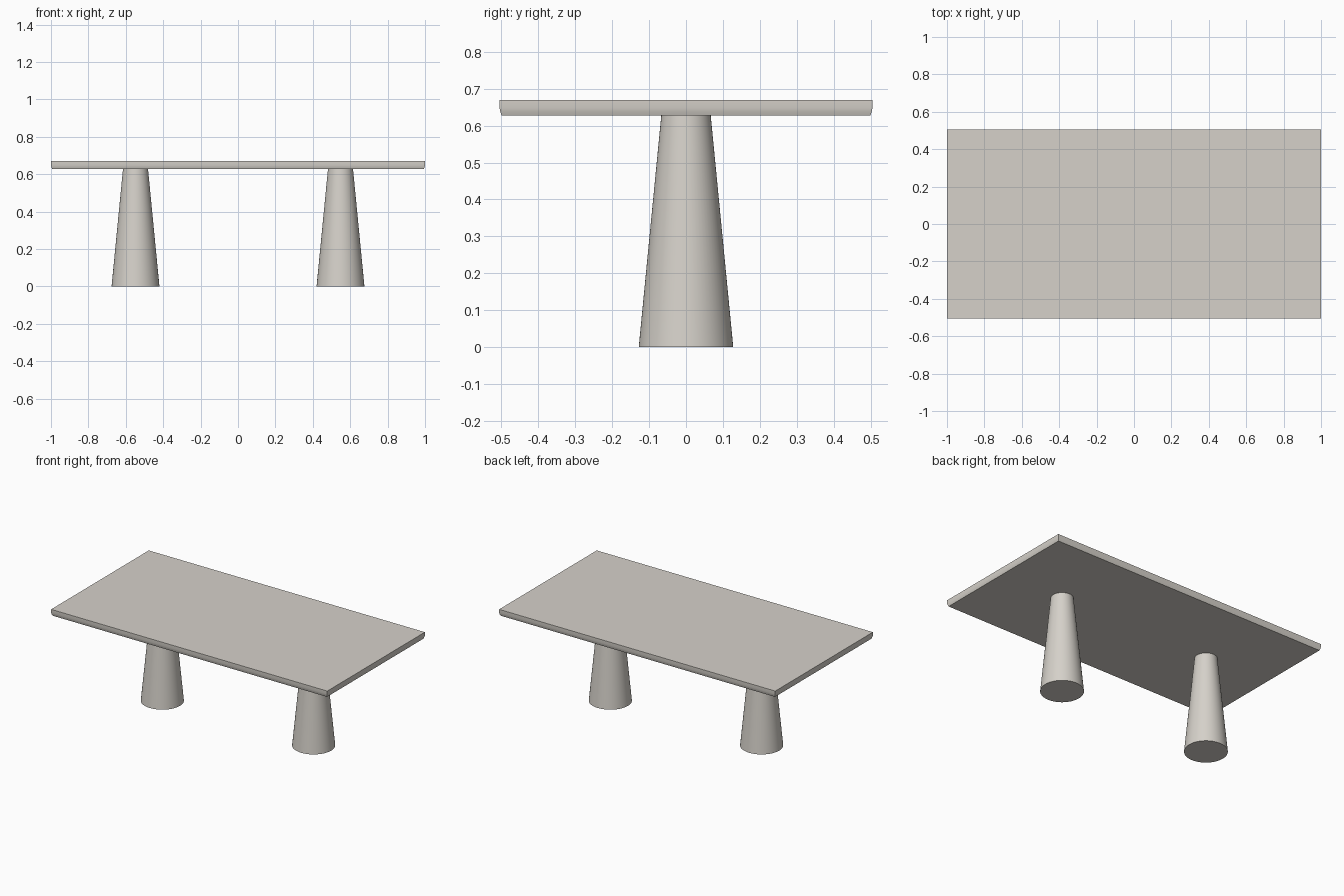
import bpy, bmesh

if "Cube" in bpy.data.objects:
    bpy.data.objects.remove(bpy.data.objects["Cube"])

stone = bpy.data.materials.new("warm_grey_stone")
stone.diffuse_color = (0.67, 0.64, 0.59, 1)
stone.use_nodes = True
stone.node_tree.nodes["Principled BSDF"].inputs["Base Color"].default_value = stone.diffuse_color


def finish(obj):
    obj.data.materials.append(stone)
    bpy.ops.object.select_all(action='DESELECT')
    obj.select_set(True)
    bpy.context.view_layer.objects.active = obj
    bpy.ops.object.shade_smooth_by_angle(angle=0.6)


# Tabletop: stacked rectangular rings with an under-edge that eases inwards
HX, HY = 1.0, 0.505
profile = [(0.669, 0.0), (0.648, 0.0), (0.638, 0.002), (0.627, 0.006)]  # z, inset
bm = bmesh.new()
rings = []
for z, inset in profile:
    x, y = HX - inset, HY - inset
    rings.append([bm.verts.new((sx * x, sy * y, z))
                  for sx, sy in ((-1, -1), (1, -1), (1, 1), (-1, 1))])
for a, b in zip(rings, rings[1:]):
    for i in range(4):
        j = (i + 1) % 4
        bm.faces.new((a[i], b[i], b[j], a[j]))
bm.faces.new(rings[0])
bm.faces.new(rings[-1][::-1])
bmesh.ops.recalc_face_normals(bm, faces=bm.faces[:])
mesh = bpy.data.meshes.new("tabletop")
bm.to_mesh(mesh)
bm.free()
top = bpy.data.objects.new("tabletop", mesh)
bpy.context.collection.objects.link(top)
finish(top)

# Two tapered round pedestals
for name, x in (("left_pedestal", -0.548), ("right_pedestal", 0.548)):
    bpy.ops.mesh.primitive_cone_add(vertices=64, radius1=0.128, radius2=0.067,
                                    depth=0.627, location=(x, 0, 0.3135))
    leg = bpy.context.object
    leg.name = name
    finish(leg)
